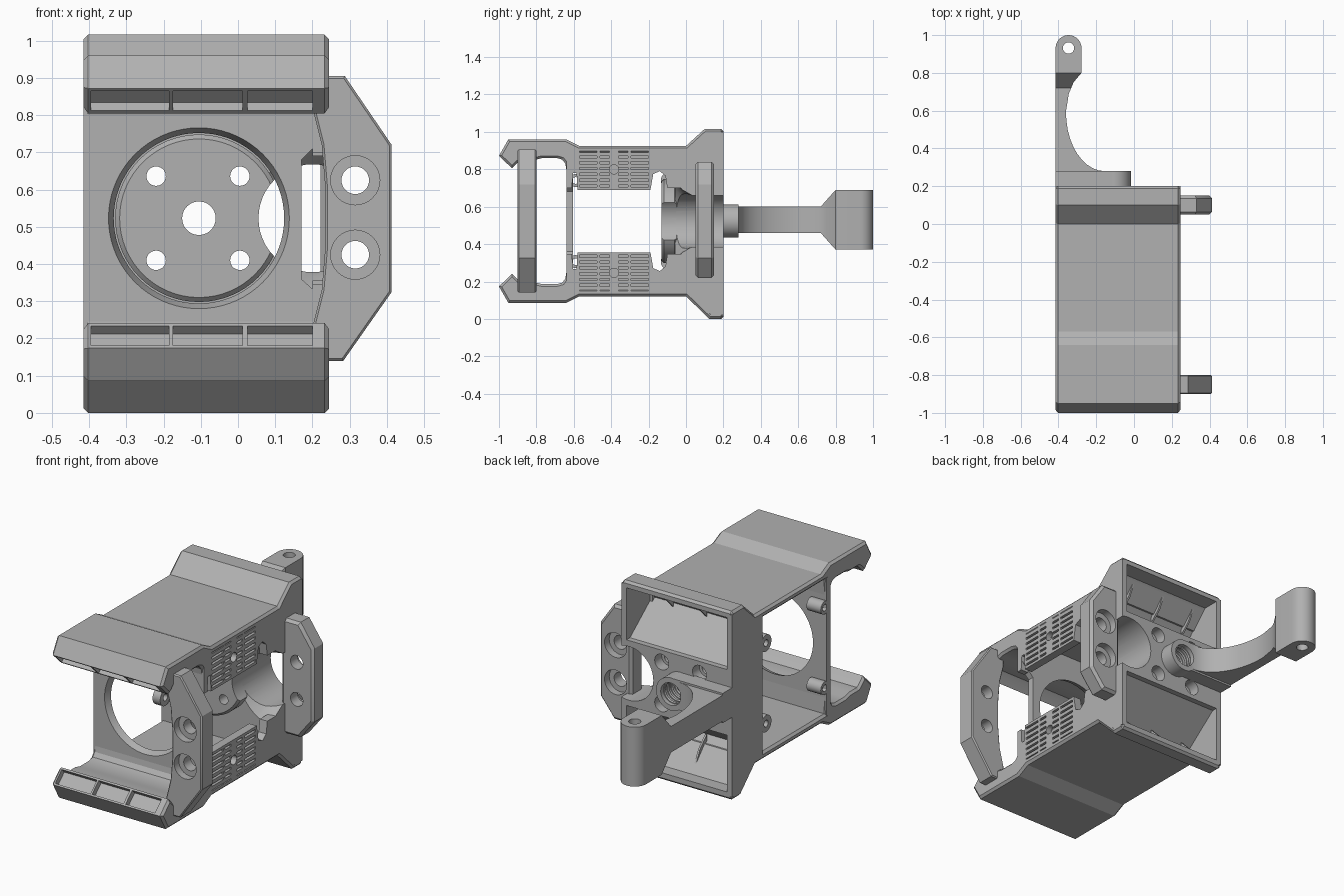
import bpy, bmesh, math

if "Cube" in bpy.data.objects:
    bpy.data.objects.remove(bpy.data.objects["Cube"])

grey = bpy.data.materials.new("plain_grey")
grey.use_nodes = True
grey.diffuse_color = (0.44, 0.44, 0.44, 1)
grey.node_tree.nodes["Principled BSDF"].inputs["Base Color"].default_value = (0.44, 0.44, 0.44, 1)

MID = 0.523            # height of the mirror plane
LEFT, RIGHT = -0.415, 0.245
HUB = (-0.105, MID)
parts = []


def place(axis, p, d):
    """Map a 2D point and a depth along the axis to 3D."""
    return {"x": (d, p[0], p[1]), "y": (p[0], d, p[1]), "z": (p[0], p[1], d)}[axis]


def loft(name, axis, rings, is_part=True):
    """Closed solid from matching outlines at given depths: (points, depth)."""
    bm = bmesh.new()
    loops = [[bm.verts.new(place(axis, p, d)) for p in pts] for pts, d in rings]
    n = len(loops[0])
    for a, b in zip(loops, loops[1:]):
        for i in range(n):
            bm.faces.new((a[i], a[(i + 1) % n], b[(i + 1) % n], b[i]))
    bm.faces.new(loops[0])
    bm.faces.new(loops[-1])
    bmesh.ops.recalc_face_normals(bm, faces=bm.faces)
    mesh = bpy.data.meshes.new(name)
    bm.to_mesh(mesh)
    bm.free()
    ob = bpy.data.objects.new(name, mesh)
    bpy.context.collection.objects.link(ob)
    if is_part:
        mesh.materials.append(grey)
        parts.append(ob)
    else:
        ob.hide_render = True
    return ob


def prism(name, axis, pts, a, b, is_part=True):
    return loft(name, axis, [(pts, a), (pts, b)], is_part)


def circle(c, r, n=48):
    return [(c[0] + r * math.cos(2 * math.pi * i / n),
             c[1] + r * math.sin(2 * math.pi * i / n)) for i in range(n)]


def rect(a0, a1, b0, b1):
    return [(a0, b0), (a1, b0), (a1, b1), (a0, b1)]


def flip(pts):
    return [(p[0], 2 * MID - p[1]) for p in pts]


def cutter(axis, pts, a, b):
    return prism("cutter", axis, pts, a, b, False)


def apply_mods(ob):
    bpy.context.view_layer.update()
    deps = bpy.context.evaluated_depsgraph_get()
    mesh = bpy.data.meshes.new_from_object(ob.evaluated_get(deps))
    ob.modifiers.clear()
    ob.data = mesh


def cut(ob, cutters):
    for c in cutters:
        m = ob.modifiers.new("cut", "BOOLEAN")
        m.operation, m.solver, m.object = "DIFFERENCE", "EXACT", c
    apply_mods(ob)
    for c in cutters:
        bpy.data.objects.remove(c)


def chamfer(ob, width, angle=70):
    m = ob.modifiers.new("chamfer", "BEVEL")
    m.width, m.segments = width, 1
    m.limit_method, m.angle_limit = "ANGLE", math.radians(angle)
    apply_mods(ob)


# Upper and lower shells, with solid front lips, a filleted channel and flared rear
for side, mirror, top, flare in (("upper", list, 1.016, 0.1), ("lower", flip, 2 * MID, 0.125)):
    profile = [(-1, 0.872), (-0.95, 0.96), (-0.64, 0.96), (-0.57, 0.925), (0, 0.925),
               (flare, top), (0.2, top), (0.2, top - 0.035), (flare + 0.01, top - 0.035),
               (0.02, 0.885), (-0.6, 0.885), (-0.605, 0.8), (-0.64, 0.8), (-0.645, 0.83),
               (-0.662, 0.852), (-0.69, 0.86), (-0.77, 0.86), (-0.81, 0.85), (-0.88, 0.85),
               (-0.9, 0.835), (-0.93, 0.805)]
    shell = prism(side + "_shell", "x", mirror(profile), LEFT, RIGHT)
    chamfer(shell, 0.012, 89.5)
    # three recesses along the lip
    recess = [(-1.007, 0.851), (-0.951, 0.798), (-0.916, 0.834), (-0.972, 0.887)]
    cut(shell, [cutter("x", mirror(recess), a, b)
                for a, b in ((-0.395, -0.185), (-0.175, 0.012), (0.025, 0.2))])

    # Side rail with the grip panel hanging from it
    rail_pts = [(-0.64, 0.93), (-0.58, 0.905), (0, 0.905), (0, 0.7), (-0.1, 0.7),
                (-0.11, 0.765), (-0.14, 0.79), (-0.175, 0.775), (-0.19, 0.69), (-0.58, 0.69),
                (-0.585, 0.78), (-0.605, 0.78), (-0.61, 0.7), (-0.64, 0.7)]
    rail = prism(side + "_side_rail", "x", mirror(rail_pts), 0.2, RIGHT)
    slits = []
    for row in range(7):
        z = 0.705 + row * 0.031
        for a, b in ((-0.57, -0.475), (-0.46, -0.41), (-0.36, -0.31), (-0.295, -0.2)):
            slits.append(cutter("x", mirror(rect(a, b, z, z + 0.012)), 0.225, 0.26))
    slits.append(cutter("x", mirror(circle((-0.385, 0.8), 0.025, 20)), 0.215, 0.26))
    cut(rail, slits)

    # Screw bosses on the open side
    for label, y, r, depth in (("front", -0.59, 0.035, -0.33), ("rear", -0.09, 0.045, -0.37)):
        boss = prism(side + "_" + label + "_screw_boss", "x",
                     mirror(circle((y, 0.74), r, 28)), LEFT, depth)
        cut(boss, [cutter("x", mirror(circle((y, 0.74), 0.018, 20)), -0.43, -0.3)])

    # Thin ribs inside the rear pocket
    for x in (-0.32, -0.12, 0.08):
        prism(side + "_pocket_rib", "x",
              mirror([(0.1, 0.98), (0.0, 0.885), (0.0, 0.84), (0.06, 0.9)]), x - 0.005, x + 0.005)

# Rear wall: solid block with two wedge pockets and a flared side bore
wall = prism("rear_wall", "x", [(-0.06, 0.9), (0.01, 0.9), (0.11, 1.0), (0.2, 1.0), (0.2, 0.02),
                                (0.135, 0.02), (0.01, 0.14), (-0.06, 0.14)], LEFT, RIGHT)
pocket = [(0.21, 0.98), (0.11, 0.98), (0.01, 0.885), (-0.02, 0.85), (0.17, 0.7), (0.21, 0.7)]
low_pocket = flip([(y, 1.006 if z == 0.98 else z) for y, z in pocket])
cut(wall, [cutter("x", pocket, -0.385, 0.215), cutter("x", low_pocket, -0.385, 0.215)])
hub = prism("hub_disc", "y", circle(HUB, 0.225, 64), -0.13, -0.05)
chamfer(hub, 0.012)

# Rear arm: curved bracket ending in a rounded knob
steps = [t * 0.16 for t in range(1, 11)]
outline = [(LEFT, 0.19), (-0.105, 0.19), (-0.105, 0.28), (-0.155, 0.28)]
outline += [(-0.155 - 0.205 * math.sin(t), 0.28 + 0.31 * (1 - math.cos(t))) for t in steps]
outline += [(-0.345, 0.69), (-0.32, 0.75), (-0.278, 0.8)]
outline += [(-0.3465 + 0.0685 * math.cos(math.pi * i / 16),
             0.9315 + 0.0685 * math.sin(math.pi * i / 16)) for i in range(17)]
arm = prism("rear_arm", "z", outline, 0.37, 0.69)
trim = [(0.1, 0.61), (0.28, 0.61), (0.28, 0.6), (0.72, 0.6), (0.8, 0.69), (0.8, 0.75), (0.1, 0.75)]
trim_low = [(y, 1.06 - z) for y, z in trim]
cut(arm, [cutter("x", trim, -0.5, 0.1), cutter("x", trim_low, -0.5, 0.1),
          cutter("z", circle((-0.3465, 0.9315), 0.03, 28), 0.3, 0.75)])
socket = prism("arm_socket", "y", circle(HUB, 0.088), 0.19, 0.28)

# Bores shared by wall, hub, arm and socket
for ob in (wall, hub, arm, socket):
    bores = [cutter("y", circle(HUB, 0.045), -0.2, 0.4), cutter("y", circle(HUB, 0.06), 0.1, 0.4)]
    if ob in (wall, hub):
        for x in (-0.22, 0.005):
            for z in (MID - 0.113, MID + 0.113):
                bores.append(cutter("y", circle((x, z), 0.026, 28), -0.2, 0.3))
                bores.append(cutter("y", circle((x, z), 0.042, 28), 0.14, 0.3))
        bores.append(cutter("y", circle((0.2, MID), 0.145), -0.2, 0.3))
    if ob is wall:
        bores.append(loft("cutter", "y", [(circle((0.27, MID), 0.235), -0.07),
                                          (circle((0.27, MID), 0.17), -0.02),
                                          (circle((0.27, MID), 0.13), 0.05)], False))
    cut(ob, bores)

# Thread rings in the socket
for i in range(5):
    bpy.ops.mesh.primitive_torus_add(location=(HUB[0], 0.13 + i * 0.03, HUB[1]),
                                     rotation=(math.pi / 2, 0, 0), major_segments=36,
                                     minor_segments=6, major_radius=0.059, minor_radius=0.008)
    ring = bpy.context.object
    ring.name = "thread_ring"
    ring.data.materials.append(grey)
    parts.append(ring)

# Front plate with the large round opening and a side notch
plate = prism("front_plate", "y", rect(LEFT, 0.24, 0.15, 0.895), -0.64, -0.605)
cut(plate, [loft("cutter", "y", [(circle(HUB, 0.247, 72), -0.65), (circle(HUB, 0.225, 72), -0.595)], False),
            cutter("y", [(0.17, 0.68), (0.26, 0.77), (0.26, 0.28), (0.17, 0.36)], -0.7, -0.5)])

# Side ears with counterbored holes
front_ear = [(0.2, 0.905), (0.287, 0.905), (0.413, 0.72), (0.413, 0.325), (0.283, 0.14), (0.2, 0.14),
             (0.2, 0.23), (0.225, 0.33), (0.235, 0.45), (0.235, 0.6), (0.225, 0.72), (0.2, 0.82)]
rear_ear = [(0.222, 0.84), (0.33, 0.84), (0.413, 0.72), (0.413, 0.325), (0.33, 0.22), (0.222, 0.22)]
for name, pts, y0, y1, face, edge in (("front_ear", front_ear, -0.9, -0.8, -0.9, 0.006),
                                      ("rear_ear", rear_ear, 0.05, 0.15, 0.15, 0.014)):
    ear = prism(name, "y", pts, y0, y1)
    chamfer(ear, edge)
    holes = []
    for z in (0.425, 0.625):
        holes.append(cutter("y", circle((0.315, z), 0.037, 32), y0 - 0.1, y1 + 0.1))
        holes.append(cutter("y", circle((0.315, z), 0.066, 32), face - 0.04, face + 0.04))
    cut(ear, holes)

# Smooth the round surfaces, keep the edges sharp
bpy.ops.object.select_all(action="DESELECT")
for ob in parts:
    ob.select_set(True)
bpy.context.view_layer.objects.active = parts[0]
bpy.ops.object.shade_smooth_by_angle(angle=math.radians(25))
